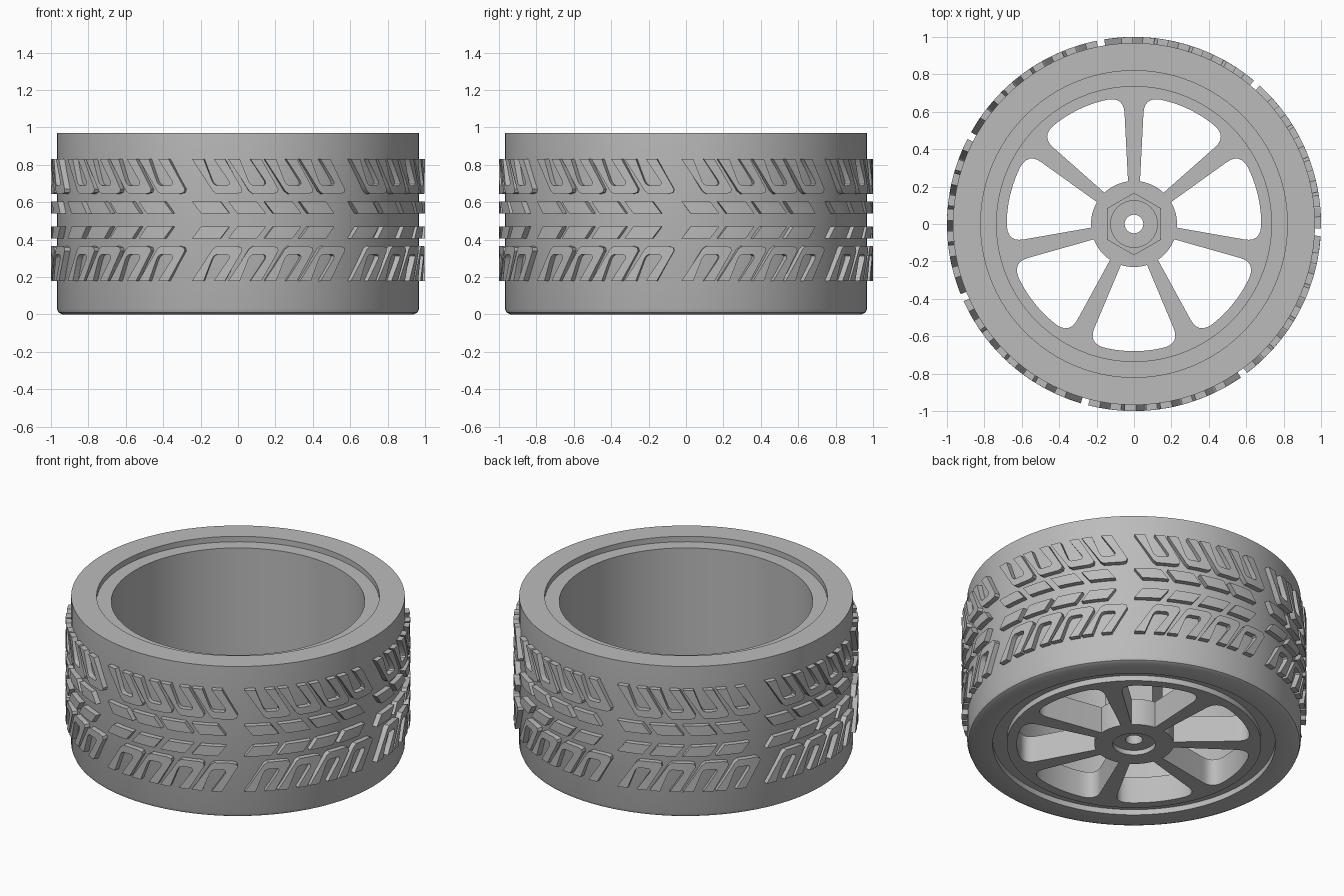
import bpy, bmesh
from math import sin, cos, pi, radians, asin
from mathutils import Vector

cube = bpy.data.objects.get("Cube")
if cube:
    bpy.data.objects.remove(cube)

grey = bpy.data.materials.new("plain_grey")
grey.use_nodes = True
colour = (0.5, 0.5, 0.5, 1)
grey.diffuse_color = colour
grey.node_tree.nodes["Principled BSDF"].inputs["Base Color"].default_value = colour

SPOKES = 7
STEP = 2 * pi / SPOKES


def finish(bm, name):
    bmesh.ops.remove_doubles(bm, verts=bm.verts, dist=1e-5)
    bmesh.ops.recalc_face_normals(bm, faces=bm.faces)
    mesh = bpy.data.meshes.new(name)
    bm.to_mesh(mesh)
    bm.free()
    mesh.materials.append(grey)
    obj = bpy.data.objects.new(name, mesh)
    bpy.context.collection.objects.link(obj)
    return obj


def activate(obj):
    bpy.ops.object.select_all(action='DESELECT')
    obj.select_set(True)
    bpy.context.view_layer.objects.active = obj


def smooth(obj):
    activate(obj)
    bpy.ops.object.shade_smooth_by_angle(angle=radians(30))


def revolve(name, profile, n=96):
    """Closed (radius, z) profile turned into a ring."""
    bm = bmesh.new()
    rings = [[bm.verts.new((r * cos(2 * pi * i / n), r * sin(2 * pi * i / n), z))
              for r, z in profile] for i in range(n)]
    m = len(profile)
    for i in range(n):
        a, b = rings[i], rings[(i + 1) % n]
        for j in range(m):
            k = (j + 1) % m
            bm.faces.new((a[j], a[k], b[k], b[j]))
    return finish(bm, name)


def prism(bm, points, z0, z1):
    face = bm.faces.new([bm.verts.new((x, y, z0)) for x, y in points])
    out = bmesh.ops.extrude_face_region(bm, geom=[face])
    for v in out["geom"]:
        if isinstance(v, bmesh.types.BMVert):
            v.co.z = z1


def polygon(r, n, turn=0.0):
    return [(r * cos(turn + 2 * pi * i / n), r * sin(turn + 2 * pi * i / n)) for i in range(n)]


def cut(obj, bm):
    cutter = finish(bm, "cutter")
    cutter.hide_render = True
    mod = obj.modifiers.new("cut", 'BOOLEAN')
    mod.operation, mod.solver, mod.object = 'DIFFERENCE', 'EXACT', cutter
    activate(obj)
    bpy.ops.object.modifier_apply(modifier="cut")
    bpy.data.objects.remove(cutter)


# Tyre carcass and rim barrel
smooth(revolve("tyre", [(0.82, 0.97), (0.968, 0.97), (0.968, 0.03), (0.96, 0.01),
                        (0.94, 0), (0.82, 0)]))
smooth(revolve("rim_barrel", [(0.735, 0.935), (0.825, 0.935), (0.825, 0.035), (0.735, 0.035)]))


# Spoked disc: rounded windows leave tapered spokes
def polar(r, a):
    return Vector((r * cos(a), r * sin(a)))


def window(centre):
    r_in, r_out, fillet = 0.23, 0.68, 0.085
    a_in = STEP / 2 - asin(0.032 / r_in)
    a_out = STEP / 2 - asin(0.055 / r_out)
    a_arc = a_out - fillet / r_out
    pts = [polar(r_in, centre + a_in * (1 - i / 4)) for i in range(9)]
    corners = []
    for side in (-1, 1):
        tip = polar(r_out, centre + side * a_out)
        root = polar(r_in, centre + side * a_in)
        p0 = tip + (root - tip).normalized() * fillet
        p1 = polar(r_out, centre + side * a_arc)
        arc = [p0 * (1 - t) ** 2 + tip * 2 * t * (1 - t) + p1 * t * t
               for t in [i / 6 for i in range(7)]]
        corners.append(arc)
    rim = [polar(r_out, centre - a_arc + a_arc * i / 5) for i in range(1, 10)]
    return pts + corners[0] + rim + corners[1][::-1]


bm = bmesh.new()
prism(bm, polygon(0.738, 96), 0, 0.17)
disc = finish(bm, "spoked_disc")
bm = bmesh.new()
for i in range(SPOKES):
    prism(bm, window(pi / 2 + STEP * (i + 0.5)), -0.1, 0.3)
cut(disc, bm)

# Hex hub post on the inner side of the disc
bm = bmesh.new()
prism(bm, polygon(0.167, 6, pi / 2), 0.169, 0.45)
hub = finish(bm, "hex_hub")

# Round recesses at both ends and the axle hole
for obj, z0, z1 in ((disc, -0.1, 0.03), (hub, 0.42, 0.6)):
    bm = bmesh.new()
    prism(bm, polygon(0.125, 32), z0, z1)
    cut(obj, bm)
    bm = bmesh.new()
    prism(bm, polygon(0.05, 32), -0.2, 0.7)
    cut(obj, bm)
    smooth(obj)


# Tread: strips of point pairs (degrees, z) wrapped round the tyre
def strip(bm, pairs, start, mirror):
    def wrap(p, r):
        a = start + radians(p[0])
        z = 1.01 - p[1] if mirror else p[1]
        return bm.verts.new((r * cos(a), r * sin(a), z))
    rows = [[wrap(p, 1.0), wrap(q, 1.0), wrap(q, 0.95), wrap(p, 0.95)] for p, q in pairs]
    for a, b in zip(rows, rows[1:]):
        for j in range(4):
            k = (j + 1) % 4
            bm.faces.new((a[j], a[k], b[k], b[j]))
    bm.faces.new(rows[0])
    bm.faces.new(rows[-1][::-1])


u_block = [((0, 0.83), (3.6, 0.83)), ((5.6, 0.682), (6.2, 0.715)), ((6.4, 0.66), (6.8, 0.698)),
           ((7.6, 0.645), (7.6, 0.69)), ((10.5, 0.645), (9.8, 0.69)), ((13.8, 0.645), (11, 0.69)),
           ((15.2, 0.652), (11.5, 0.698)), ((15.5, 0.67), (11.4, 0.712)), ((10.2, 0.83), (6.8, 0.83))]
slant_block = [((2.2 * i, 0.603), (2.2 * i + 2.8, 0.54)) for i in range(5)]

for name, pairs in (("shoulder_tread", u_block), ("centre_tread", slant_block)):
    bm = bmesh.new()
    for sector in range(SPOKES):
        for n in range(4):
            for mirror in (False, True):
                strip(bm, pairs, radians(-104.2 + 11.2 * n) + sector * STEP, mirror)
    smooth(finish(bm, name))
